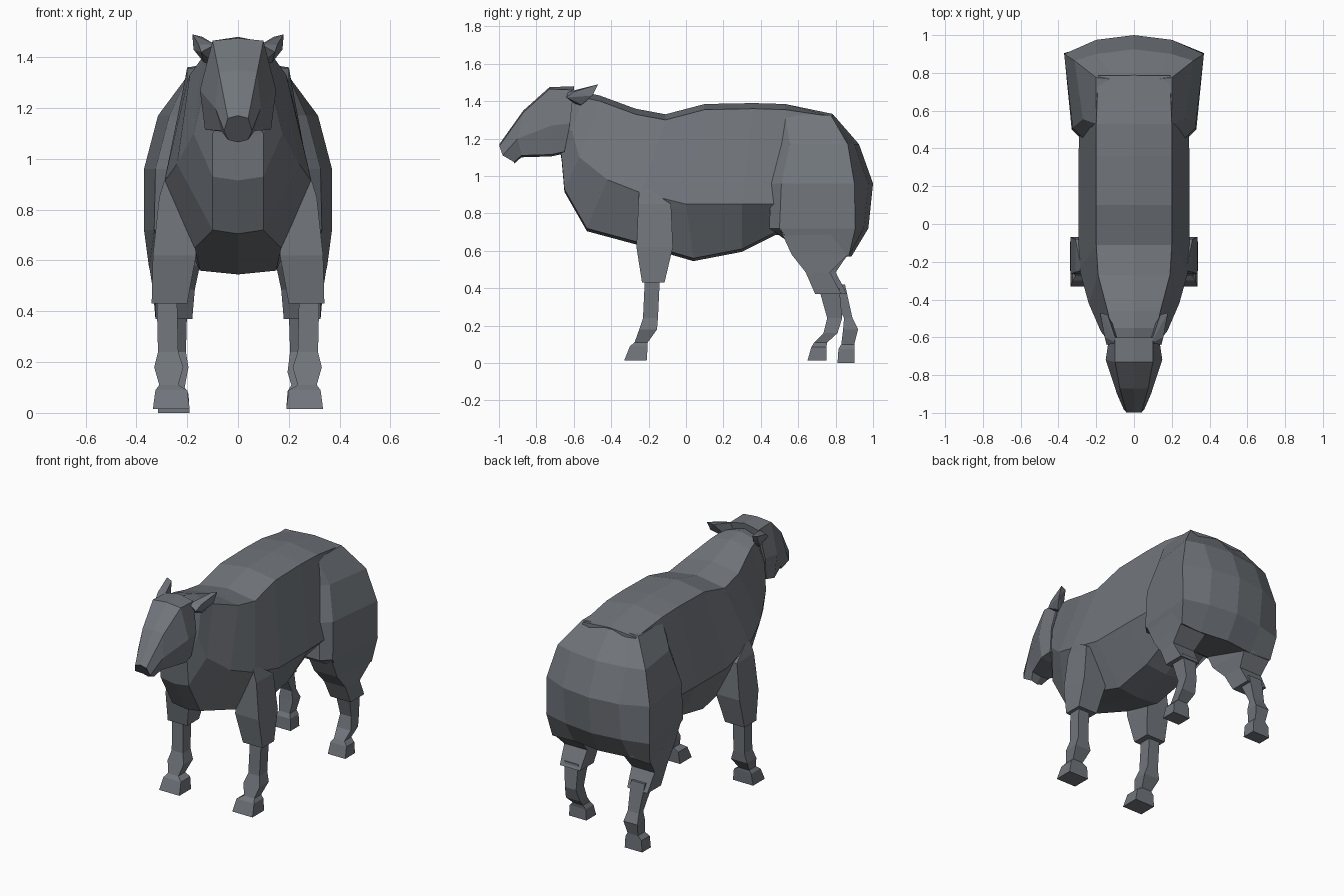
import bpy, bmesh

grey = bpy.data.materials.new("slate grey")
grey.diffuse_color = (0.165, 0.18, 0.2, 1)


def finish(name, bm):
    bmesh.ops.recalc_face_normals(bm, faces=bm.faces)
    me = bpy.data.meshes.new(name)
    bm.to_mesh(me)
    bm.free()
    me.materials.append(grey)
    ob = bpy.data.objects.new(name, me)
    bpy.context.collection.objects.link(ob)
    return ob


def loft(name, rings):
    """Skin a list of equal-length point rings and cap both ends."""
    bm = bmesh.new()
    vs = [[bm.verts.new(p) for p in r] for r in rings]
    n = len(vs[0])
    for a, b in zip(vs, vs[1:]):
        for i in range(n):
            j = (i + 1) % n
            bm.faces.new((a[i], a[j], b[j], b[i]))
    bm.faces.new(vs[0])
    bm.faces.new(vs[-1])
    return finish(name, bm)


def section(top, side, low, crown=0.03, keel=0.015):
    """Symmetric eight-point ring; each argument is (y, z, half width)."""
    (yt, zt, wt), (ys, zs, ws), (yl, zl, wl) = top, side, low
    half = [(wt, yt, zt - crown), (ws, ys, zs), (wl, yl, zl)]
    return ([(0, yt, zt)] + half + [(0, yl, zl - keel)]
            + [(-x, y, z) for x, y, z in reversed(half)])


def leg(name, s, rows):
    """Four-sided limb from rows of (z, y front, y back, x inner, x outer, taper);
    the optional taper narrows the outer front corner."""
    rings = []
    for z, f, k, a, b, *t in rows:
        bf = b - (t[0] if t else 0)
        rings.append([(s * a, f, z), (s * bf, f, z), (s * b, k, z), (s * a, k, z)])
    return loft(name, rings)


# Neck, chest and barrel
loft("torso", [
    section((-.64, 1.44, .08), (-.67, 1.27, .09), (-.67, 1.13, .08)),
    section((-.55, 1.45, .12), (-.61, 1.24, .14), (-.665, 1.10, .10)),
    section((-.46, 1.43, .14), (-.57, 1.10, .175), (-.65, .93, .10)),
    section((-.27, 1.36, .19), (-.42, .98, .24), (-.53, .72, .10)),
    section((-.11, 1.33, .20), (-.24, .91, .29), (-.27, .65, .17)),
    section((.10, 1.385, .20), (.00, .85, .295), (.04, .56, .15)),
    section((.36, 1.39, .20), (.30, .85, .295), (.30, .61, .15)),
    section((.53, 1.385, .20), (.50, .85, .29), (.48, .70, .15)),
    section((.785, 1.332, .19), (.84, .90, .25), (.80, .68, .15), .015),
])

# Rounded rump: rows of (z, y back, y corner, half width, y front, front half width,
# rise of the front corner)
rump = []
for z, yb, ys, w, yf, wf, up in [(1.325, .79, .775, .20, .53, .20, 0),
                                 (1.17, .925, .865, .315, .555, .27, 0),
                                 (.96, 1.0, .90, .37, .51, .325, 0),
                                 (.72, .975, .905, .37, .50, .33, 0),
                                 (.57, .885, .87, .35, .56, .31, .07)]:
    half = [(.2 if w > .25 else .1, yb - .025, z), (w, ys, z),
            (wf, yf, z + up), (wf * .83, yf - .055, z + up * 1.6)]
    rump.append([(0, yb, z)] + half + [(-x, y, z) for x, y, z in reversed(half)])
loft("rump", rump)

# Head
loft("head", [
    section((-.998, 1.17, .04), (-.98, 1.11, .055), (-.92, 1.075, .04), .01, .01),
    section((-.87, 1.35, .075), (-.90, 1.20, .09), (-.88, 1.11, .065), .01, .01),
    section((-.73, 1.475, .10), (-.72, 1.27, .15), (-.72, 1.115, .13), .01, .01),
    section((-.60, 1.48, .10), (-.62, 1.28, .135), (-.65, 1.13, .12), .02, .01),
])

for s, side in ((1, "right"), (-1, "left")):
    # Ear
    bm = bmesh.new()
    for x, y, z in [(.09, -.63, 1.45), (.09, -.57, 1.37), (.145, -.64, 1.42),
                    (.135, -.56, 1.38), (.14, -.48, 1.48), (.18, -.47, 1.49),
                    (.175, -.50, 1.43), (.155, -.60, 1.45)]:
        bm.verts.new((s * x, y, z))
    bmesh.ops.convex_hull(bm, input=bm.verts)
    finish(side + "_ear", bm)

    # Front leg: shoulder, then cannon and hoof
    leg(side + "_shoulder", s, [(.93, -.25, -.20, .20, .285),
                                (.85, -.255, -.08, .18, .31),
                                (.62, -.265, -.07, .165, .335),
                                (.43, -.235, -.115, .20, .34)])
    leg(side + "_front_leg", s, [(.45, -.22, -.14, .24, .32),
                                 (.24, -.23, -.15, .235, .315),
                                 (.18, -.25, -.155, .215, .33),
                                 (.11, -.275, -.205, .235, .31),
                                 (.09, -.30, -.205, .20, .325),
                                 (.015, -.33, -.21, .19, .335)])

    # Hind leg: thigh, then shank and hoof; the left one is set further back
    back = 0 if s > 0 else .03
    leg(side + "_thigh", s, [(.72, .50, .88, .14, .36, .04),
                             (.58, .565, .865, .15, .35, .035),
                             (.485, .64 + back / 2, .77 + back, .17, .335, .01),
                             (.37, .69 + back, .83 + back, .18, .325)])
    if s > 0:
        path = [(.40, .71, .82), (.24, .755, .835), (.16, .735, .81),
                (.11, .685, .755), (.085, .67, .75), (.015, .65, .75)]
    else:
        path = [(.42, .75, .85), (.24, .845, .89), (.18, .84, .92),
                (.10, .83, .90), (.075, .815, .90), (0, .81, .90)]
    widths = [(.20, .30), (.205, .285), (.195, .295),
              (.21, .285), (.195, .31), (.19, .315)]
    leg(side + "_hind_leg", s, [p + w for p, w in zip(path, widths)])
